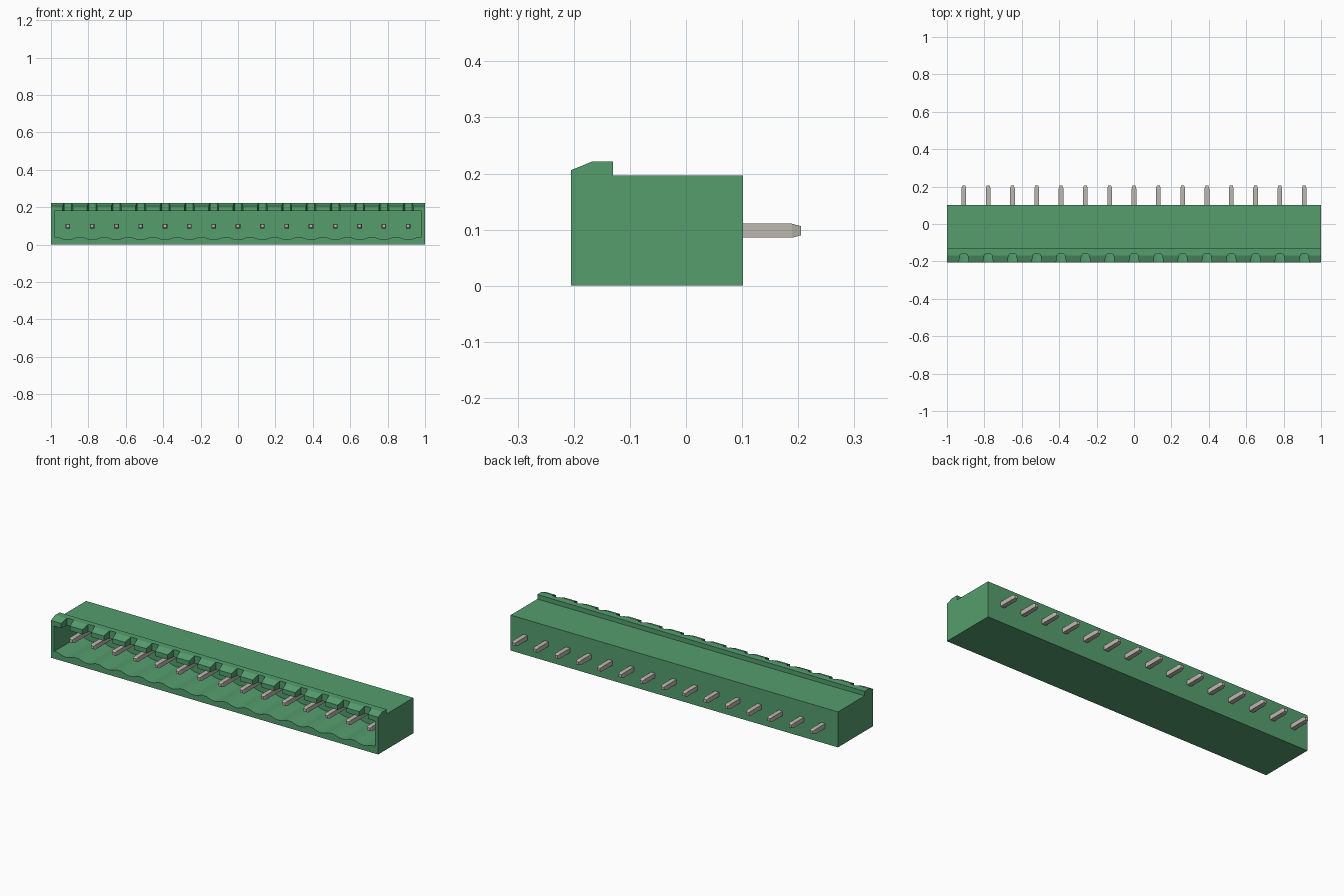
import bpy, bmesh, math

cube = bpy.data.objects.get("Cube")
if cube:
    bpy.data.objects.remove(cube, do_unlink=True)


def make_material(name, rgb):
    mat = bpy.data.materials.new(name)
    mat.use_nodes = True
    mat.diffuse_color = (*rgb, 1)
    mat.node_tree.nodes["Principled BSDF"].inputs["Base Color"].default_value = (*rgb, 1)
    return mat


green = make_material("housing green", (0.09, 0.34, 0.155))
metal = make_material("pin metal", (0.50, 0.48, 0.43))

PINS = 15
PITCH = 0.13
pin_xs = [(i - (PINS - 1) / 2) * PITCH for i in range(PINS)]


def add_prism(bm, points, offset):
    """Extrude a closed loop of 3D points along an offset vector."""
    face = bm.faces.new([bm.verts.new(p) for p in points])
    out = bmesh.ops.extrude_face_region(bm, geom=[face])
    verts = [g for g in out["geom"] if isinstance(g, bmesh.types.BMVert)]
    bmesh.ops.translate(bm, verts=verts, vec=offset)


def finish(name, bm, mat):
    bmesh.ops.recalc_face_normals(bm, faces=bm.faces)
    mesh = bpy.data.meshes.new(name)
    bm.to_mesh(mesh)
    bm.free()
    mesh.materials.append(mat)
    obj = bpy.data.objects.new(name, mesh)
    bpy.context.collection.objects.link(obj)
    return obj


# Housing: side profile with the raised front rib, run along x
bm = bmesh.new()
profile = [(-0.205, 0), (0.102, 0), (0.102, 0.196), (-0.13, 0.196),
           (-0.13, 0.221), (-0.168, 0.221), (-0.205, 0.206)]
add_prism(bm, [(-1, y, z) for y, z in profile], (2, 0, 0))
housing = finish("housing", bm, green)

# Socket cavity: straight walls, floor scalloped under every pin
FRONT, BACK = -0.25, 0.02
outline = [(0.98, 0.18), (-0.98, 0.18), (-0.98, 0.04)]
for x in pin_xs:
    for k in range(11):
        t = k / 5 - 1
        outline.append((x + 0.05 * t, 0.04 - 0.013 * math.cos(t * math.pi / 2)))
outline.append((0.98, 0.04))
bm = bmesh.new()
add_prism(bm, [(x, FRONT, z) for x, z in outline], (0, BACK - FRONT, 0))
cavity = finish("cavity_cutter", bm, green)

# Keying notches through the front rib, flared towards the front
half = [(0.027, FRONT), (0.027, -0.205), (0.022, -0.175), (0.020, -0.165), (0.014, -0.161)]
bm = bmesh.new()
for x in pin_xs:
    loop = [(x + w, y, 0.17) for w, y in half]
    loop += [(x - w, y, 0.17) for w, y in reversed(half)]
    add_prism(bm, loop, (0, 0, 0.1))
notches = finish("notch_cutter", bm, green)

bpy.context.view_layer.objects.active = housing
for cutter in (cavity, notches):
    cutter.hide_render = True
    mod = housing.modifiers.new(cutter.name, "BOOLEAN")
    mod.operation = "DIFFERENCE"
    mod.solver = "EXACT"
    mod.object = cutter
    bpy.ops.object.modifier_apply(modifier=mod.name)
    bpy.data.objects.remove(cutter, do_unlink=True)

# Contact pins: square bars with tapered ends
PIN_Z = 0.098
stations = [(-0.158, 0.008), (-0.148, 0.0125), (0.189, 0.0125), (0.205, 0.008)]
corners = [(-1, -1), (1, -1), (1, 1), (-1, 1)]
for i, x in enumerate(pin_xs):
    bm = bmesh.new()
    rings = [[bm.verts.new((x + r * a, y, PIN_Z + r * b)) for a, b in corners]
             for y, r in stations]
    for near, far in zip(rings, rings[1:]):
        for k in range(4):
            n = (k + 1) % 4
            bm.faces.new((near[k], near[n], far[n], far[k]))
    bm.faces.new(rings[0])
    bm.faces.new(rings[-1])
    finish(f"pin_{i + 1}", bm, metal)
